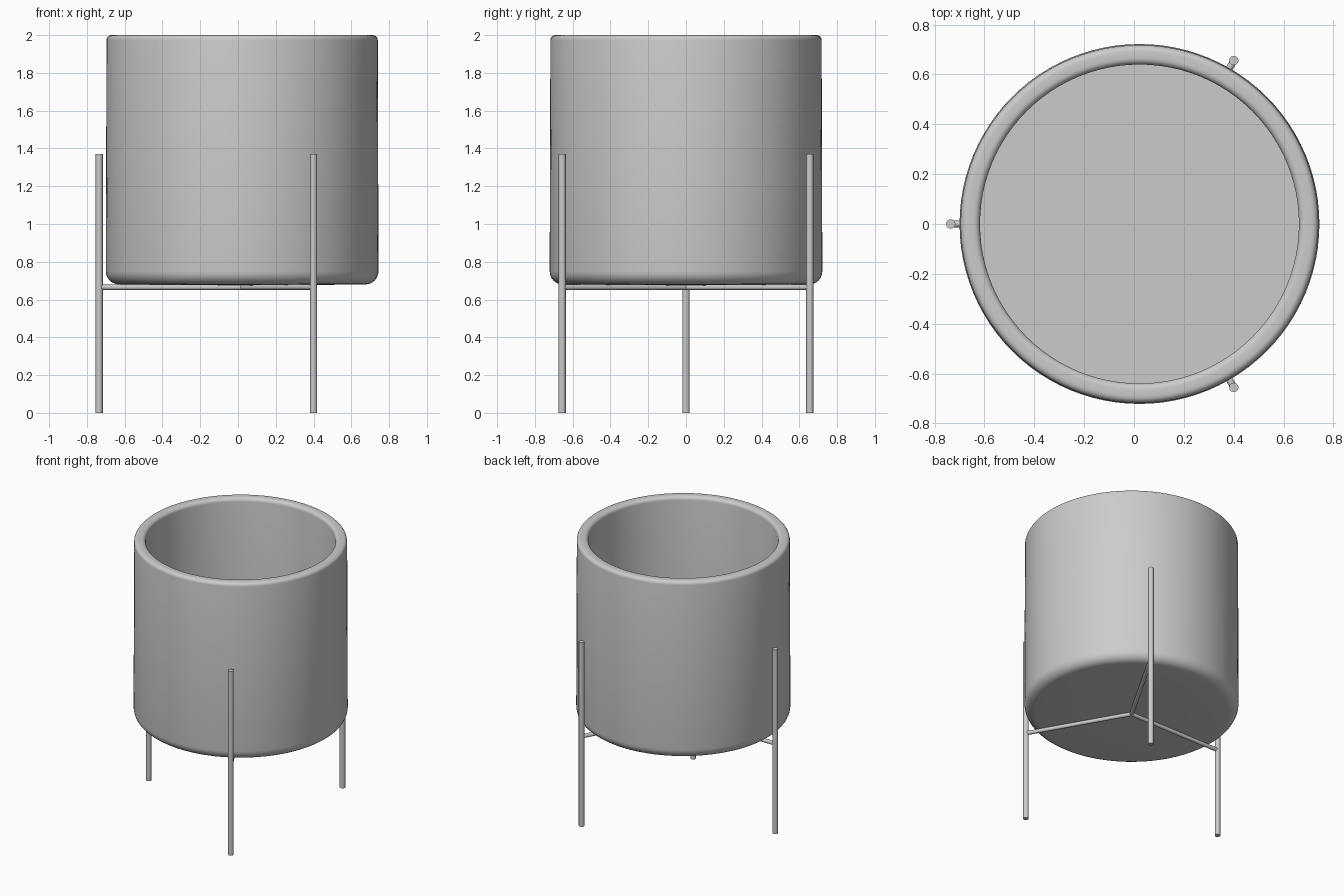
import bpy, bmesh, math
from mathutils import Vector

cube = bpy.data.objects.get("Cube")
if cube:
    bpy.data.objects.remove(cube, do_unlink=True)

CENTRE = Vector((0.022, 0, 0))   # pot axis, offset so the three legs balance
LEG_RING = 0.757
LEG_ANGLES = [60, 180, 300]

grey = bpy.data.materials.new("light grey")
grey.use_nodes = True
colour = (0.6, 0.6, 0.6, 1)
grey.diffuse_color = colour
grey.node_tree.nodes["Principled BSDF"].inputs["Base Color"].default_value = colour


def finish(bm, name, angle):
    bmesh.ops.remove_doubles(bm, verts=bm.verts, dist=1e-5)
    bmesh.ops.recalc_face_normals(bm, faces=bm.faces)
    mesh = bpy.data.meshes.new(name)
    bm.to_mesh(mesh)
    bm.free()
    mesh.materials.append(grey)
    obj = bpy.data.objects.new(name, mesh)
    bpy.context.collection.objects.link(obj)
    bpy.ops.object.select_all(action="DESELECT")
    obj.select_set(True)
    bpy.context.view_layer.objects.active = obj
    bpy.ops.object.shade_smooth_by_angle(angle=math.radians(angle))
    return obj


def lathe(name, profile, steps):
    bm = bmesh.new()
    verts = [bm.verts.new((r, 0, z)) for r, z in profile]
    edges = [bm.edges.new(pair) for pair in zip(verts, verts[1:])]
    bmesh.ops.spin(bm, geom=verts + edges, cent=(0, 0, 0), axis=(0, 0, 1),
                   angle=math.tau, steps=steps, use_duplicate=False)
    obj = finish(bm, name, 40)
    obj.location = CENTRE
    return obj


def rod(name, start, end, radius, sides=12):
    bm = bmesh.new()
    bmesh.ops.create_cone(bm, cap_ends=True, segments=sides, radius1=radius,
                          radius2=radius, depth=(end - start).length)
    obj = finish(bm, name, 40)
    obj.location = (start + end) / 2
    obj.rotation_euler = (end - start).to_track_quat("Z", "Y").to_euler()
    return obj


def arc(cx, cz, radius, start, end, steps):
    angles = [math.radians(start + (end - start) * i / steps) for i in range(steps + 1)]
    return [(cx + radius * math.cos(a), cz + radius * math.sin(a)) for a in angles]


# Pot: flat base, rounded foot, soft rim, straight inner wall and floor
profile = [(0, 0.675), (0.35, 0.677)]
profile += arc(0.652, 0.75, 0.07, -90, 0, 6)
profile += arc(0.692, 1.974, 0.026, 0, 90, 5)
profile += arc(0.666, 1.974, 0.026, 90, 180, 5)
profile += [(0.64, 0.76), (0, 0.76)]
lathe("pot", profile, 96)

# Stand: three upright legs joined by spokes under the pot
for number, degrees in enumerate(LEG_ANGLES, 1):
    a = math.radians(degrees)
    foot = CENTRE + LEG_RING * Vector((math.cos(a), math.sin(a), 0))
    rod(f"leg_{number}", foot, foot + Vector((0, 0, 1.37)), 0.019)
    height = Vector((0, 0, 0.665))
    rod(f"spoke_{number}", CENTRE + height, foot + height, 0.014)
